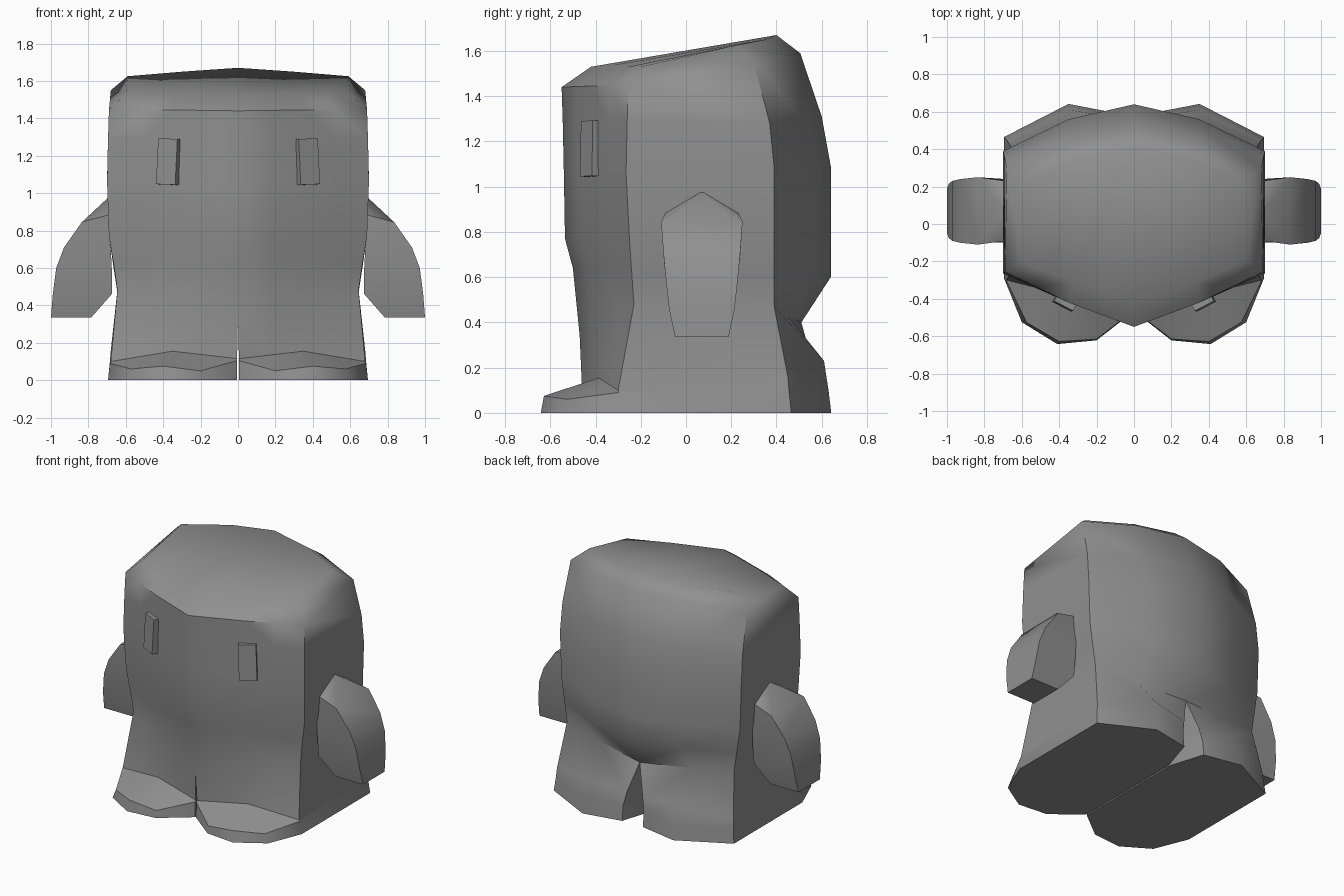
import bpy, bmesh, math
from mathutils import Vector, Matrix

if "Cube" in bpy.data.objects:
    bpy.data.objects.remove(bpy.data.objects["Cube"])

grey = bpy.data.materials.new("dark_grey")
grey.diffuse_color = (.28, .28, .28, 1)
grey.use_nodes = True
grey.node_tree.nodes["Principled BSDF"].inputs["Base Color"].default_value = grey.diffuse_color


def finish(name, bm):
    bmesh.ops.remove_doubles(bm, verts=bm.verts, dist=0.002)
    bmesh.ops.recalc_face_normals(bm, faces=bm.faces)
    me = bpy.data.meshes.new(name)
    bm.to_mesh(me)
    bm.free()
    me.materials.append(grey)
    ob = bpy.data.objects.new(name, me)
    bpy.context.collection.objects.link(ob)
    bpy.ops.object.select_all(action='DESELECT')
    ob.select_set(True)
    bpy.context.view_layer.objects.active = ob
    bpy.ops.object.shade_smooth_by_angle(angle=math.radians(46))


def verts(bm, pts, side):
    return [bm.verts.new((p[0] * side, p[1], p[2])) for p in pts]


def bridge(bm, a, b, closed):
    n = len(a)
    for i in range(n if closed else n - 1):
        j = (i + 1) % n
        bm.faces.new((a[i], a[j], b[j], b[i]))


def with_midpoints(ring):
    """Front edge gets two extra points, so body rings match the toe rings."""
    p = [Vector(v) for v in ring]
    return [p[0], (p[0] + p[1]) / 2, p[1], (p[1] + p[2]) / 2] + p[2:]


# Half rings: front centre, front middle, front side, back side, back middle, back centre
body = [
    [(0, -.42, 1.53), (.33, -.31, 1.53), (.60, -.20, 1.53), (.59, .22, 1.625), (.29, .35, 1.65), (0, .40, 1.67)],
    [(0, -.55, 1.44), (.35, -.42, 1.445), (.69, -.255, 1.445), (.68, .30, 1.55), (.34, .44, 1.58), (0, .505, 1.59)],
    [(0, -.545, 1.29), (.35, -.42, 1.29), (.695, -.26, 1.29), (.695, .37, 1.28), (.35, .52, 1.30), (0, .60, 1.31)],
    [(0, -.54, 1.06), (.35, -.42, 1.06), (.70, -.265, 1.06), (.70, .39, 1.08), (.35, .56, 1.08), (0, .64, 1.09)],
    [(0, -.535, .77), (.35, -.41, .77), (.69, -.25, .77), (.69, .39, .77), (.35, .56, .77), (0, .64, .77)],
    [(0, -.50, .64), (.35, -.385, .64), (.665, -.24, .62), (.665, .39, .60), (.35, .55, .60), (0, .64, .60)],
    [(0, -.47, .34), (.35, -.37, .40), (.645, -.23, .48), (.645, .39, .47), (.35, .45, .43), (0, .51, .40)],
]
ankle = [(.005, -.46, .115), (.35, -.385, .155), (.68, -.30, .10),
         (.68, .45, .16), (.35, .61, .23), (.06, .565, .20)]
toe_top = [(.005, -.465, .105), (.2, -.615, .05), (.40, -.628, .075), (.575, -.525, .06),
           (.685, -.298, .09), (.685, .455, .10), (.35, .63, .10), (.08, .58, .10), (.005, .35, .10)]
sole = [(.005, -.47, 0), (.2, -.622, 0), (.41, -.642, 0), (.60, -.525, 0),
        (.695, -.29, 0), (.695, .465, 0), (.35, .642, 0), (.08, .59, 0), (.005, .35, 0)]

# Body with split legs and feet
bm = bmesh.new()
for s in (-1, 1):
    rings = [verts(bm, with_midpoints(r), s) for r in body]
    for a, b in zip(rings, rings[1:]):
        bridge(bm, a, b, False)
    t = rings[0]
    bm.faces.new((t[0], t[1], t[2], t[6], t[7]))
    bm.faces.new((t[2], t[3], t[4], t[5], t[6]))
    hip = rings[-1] + verts(bm, [(0, .30, .38)], s)
    legs = [hip] + [verts(bm, r, s) for r in
                    (with_midpoints(ankle) + [Vector((.005, .32, .2))], toe_top, sole)]
    for a, b in zip(legs, legs[1:]):
        bridge(bm, a, b, True)
    bm.faces.new(legs[-1])
finish("body", bm)

# Arms: inner x, inner z, outer x, outer z, front y, back y
stations = [
    (.685, .885, .835, .845, -.11, .25),
    (.68, .70, .93, .71, -.10, .24),
    (.675, .60, .972, .60, -.09, .23),
    (.675, .46, .99, .46, -.075, .215),
    (.785, .335, 1.0, .335, -.048, .188),
]
bm = bmesh.new()
for s in (-1, 1):
    rings = []
    for k, (xi, zi, xo, zo, y0, y1) in enumerate(stations):
        d = .02 if k == 0 else 0
        rings.append(verts(bm, [(xi, y0 + d, zi), (xo, y0, zo), (xo, y1, zo), (xi, y1 - d, zi)], s))
    for a, b in zip(rings, rings[1:]):
        bridge(bm, a, b, True)
    bm.faces.new(rings[-1])
    peak = verts(bm, [(.69, .07, .98)], s)[0]
    for i in range(4):
        bm.faces.new((rings[0][i], rings[0][(i + 1) % 4], peak))
finish("arms", bm)

# Eyes: thin upright blocks turned with the face
bm = bmesh.new()
for s in (-1, 1):
    m = (Matrix.Translation((.37 * s, -.418, 1.168))
         @ Matrix.Rotation(math.radians(27 * s), 4, 'Z')
         @ Matrix.Rotation(math.radians(-2 * s), 4, 'Y')
         @ Matrix.Rotation(math.radians(-2), 4, 'X')
         @ Matrix.Diagonal((.115, .05, .245, 1)))
    bmesh.ops.create_cube(bm, size=1, matrix=m)
finish("eyes", bm)
